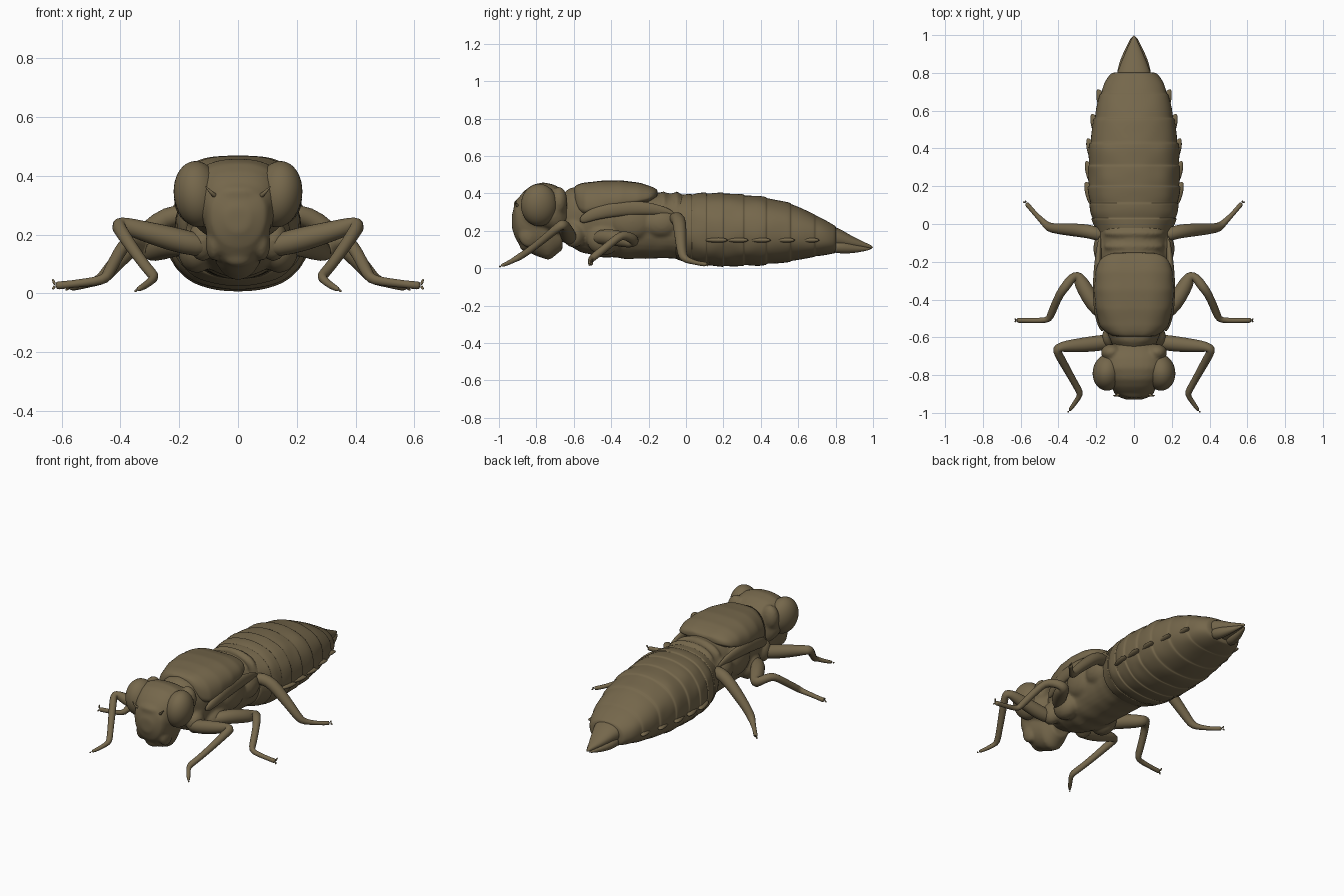
import bpy, bmesh, math
from mathutils import Vector, Matrix, noise

brown = bpy.data.materials.new("dull brown")
brown.diffuse_color = (0.178, 0.136, 0.071, 1)


def finish(name, bm, subdiv=0, remesh=0):
    bmesh.ops.recalc_face_normals(bm, faces=bm.faces)
    me = bpy.data.meshes.new(name)
    bm.to_mesh(me)
    bm.free()
    ob = bpy.data.objects.new(name, me)
    bpy.context.collection.objects.link(ob)
    me.materials.append(brown)
    for p in me.polygons:
        p.use_smooth = True
    if remesh:
        m = ob.modifiers.new("blend", 'REMESH')
        m.mode, m.voxel_size, m.use_smooth_shade = 'VOXEL', remesh, True
        m = ob.modifiers.new("soften", 'SMOOTH')
        m.factor, m.iterations = 0.5, 5
    if subdiv:
        m = ob.modifiers.new("smooth", 'SUBSURF')
        m.levels = m.render_levels = subdiv
    return ob


def skin(bm, rings):
    vs = [[bm.verts.new(p) for p in r] for r in rings]
    n = len(vs[0])
    for a, b in zip(vs, vs[1:]):
        for i in range(n):
            bm.faces.new((a[i], a[(i + 1) % n], b[(i + 1) % n], b[i]))
    bm.faces.new(vs[0])
    bm.faces.new(vs[-1])


def section(y, w, top, bot, mid=0.5, e=0.9, n=32, rough=0.0, groove=0.0):
    """Closed body section: half width, top, bottom, relative height of widest line."""
    zm = bot + (top - bot) * mid
    pts = []
    for i in range(n):
        a = 2 * math.pi * i / n
        c, s = math.cos(a), math.sin(a)
        x = w * math.copysign(abs(c) ** e, c)
        z = zm + (top - zm if s > 0 else zm - bot) * math.copysign(abs(s) ** e, s)
        if s > 0.98:
            z -= groove
        k = 1 + rough * noise.noise(Vector((abs(x) * 14, y * 14, z * 14)))
        pts.append((x * k, y, zm + (z - zm) * k))
    return pts


def lerp_rows(rows, y):
    for a, b in zip(rows, rows[1:]):
        if y <= b[0]:
            t = (y - a[0]) / (b[0] - a[0])
            return [p + (q - p) * t for p, q in zip(a, b)]
    return list(rows[-1])


def loft(bm, rows, step=0.02, **kw):
    rows = sorted(rows)
    n = max(2, round((rows[-1][0] - rows[0][0]) / step))
    ys = [rows[0][0] + (rows[-1][0] - rows[0][0]) * i / n for i in range(n + 1)]
    skin(bm, [section(*lerp_rows(rows, y), **kw) for y in ys])


def tube(bm, pts, n=12, flat=1.0, tall=1.0):
    """Limb through points (x, y, z, radius)."""
    P = [Vector(p[:3]) for p in pts]
    rings = []
    for i, p in enumerate(P):
        t = (P[min(i + 1, len(P) - 1)] - P[max(i - 1, 0)]).normalized()
        u = t.cross(Vector((0, 0, 1))).normalized()
        v = u.cross(t)
        r = pts[i][3]
        rings.append([p + (u * math.cos(2 * math.pi * k / n) * flat
                           + v * math.sin(2 * math.pi * k / n) * tall) * r for k in range(n)])
    skin(bm, rings)


def ball(bm, c, r, rot=(0, 0, 0)):
    m = Matrix.Translation(c)
    for ang, ax in zip(rot, "XYZ"):
        m = m @ Matrix.Rotation(ang, 4, ax)
    bmesh.ops.create_uvsphere(bm, u_segments=32, v_segments=20, radius=1,
                              matrix=m @ Matrix.Diagonal((*r, 1)))


# abdomen: overlapping segments, each flaring toward its rear edge
abd = [(-0.06, .195, .39, .045), (0.0, .215, .397, .03), (0.06, .235, .403, .018),
       (0.2, .245, .405, .008), (0.4, .24, .387, .014), (0.55, .215, .35, .034),
       (0.68, .185, .292, .058), (0.76, .155, .248, .073), (0.81, .11, .22, .083)]
cuts = [-0.06, 0.03, 0.11, 0.20, 0.31, 0.43, 0.56, 0.69, 0.805]
bm = bmesh.new()
rings = []
for a, b in zip(cuts, cuts[1:]):
    for t, k in ((0, .975), (.12, .988), (.4, 1.0), (.7, 1.005), (.93, 1.012), (.995, 1.005)):
        y = a + (b - a) * t
        _, w, top, bot = lerp_rows(abd, y)
        c, h = (top + bot) / 2, (top - bot) / 2 * min(k, 1.005)
        rings.append(section(y, w * k, c + h, c - h, .46, .88, rough=.03))
skin(bm, rings)
finish("abdomen", bm, 1)

# side spines at the rear corners of the segments
bm = bmesh.new()
for s in (1, -1):
    for y in cuts[3:8]:
        _, w, top, bot = lerp_rows(abd, y)
        z = .15
        tube(bm, [(s * w * .92, y - .10, z, .012), (s * w * .95, y - .05, z, .026),
                  (s * (w - .002), y, z, .026), (s * (w + .012), y + .025, z, .004)], 8, 1.0, .6)
finish("side_spines", bm, 1)

# tail: upper spike, side spikes and lower pair
bm = bmesh.new()
loft(bm, [(.77, .10, .23, .10), (.82, .082, .212, .105), (.9, .05, .165, .105), (1.0, .004, .118, .105)], .03)
for s in (1, -1):
    tube(bm, [(s * .06, .77, .12, .04), (s * .048, .85, .108, .034),
              (s * .03, .92, .102, .02), (s * .008, .995, .104, .004)], 10)
finish("tail_spikes", bm, 1)

# thorax with bulging leg sockets, blended into one skin
bm = bmesh.new()
loft(bm, [(-.68, .09, .38, .15), (-.62, .125, .43, .12), (-.56, .15, .44, .085), (-.45, .175, .44, .06),
          (-.3, .18, .43, .05), (-.15, .18, .405, .052), (-.08, .185, .40, .05), (0, .20, .39, .04)], rough=.03)
for s in (1, -1):
    ball(bm, (s * .12, -.60, .18), (.05, .06, .07))
    ball(bm, (s * .14, -.44, .15), (.065, .09, .08))
    ball(bm, (s * .15, -.13, .24), (.065, .10, .08))
    ball(bm, (s * .15, -.29, .25), (.06, .12, .10))
for y in (-.12, -.05):
    ball(bm, (0, y, .33), (.16, .035, .08))
finish("thorax", bm, 0, .01)

# wing cases on the back
bm = bmesh.new()
loft(bm, [(-.60, .10, .44, .36), (-.575, .15, .455, .29), (-.54, .182, .463, .27), (-.45, .205, .473, .29),
          (-.35, .213, .474, .315), (-.25, .205, .462, .335), (-.20, .19, .447, .35),
          (-.17, .165, .435, .37), (-.15, .11, .42, .385)], .015, mid=.25, e=.85, rough=.015, groove=.004)
finish("wing_cases", bm, 1)
bm = bmesh.new()
for s in (1, -1):
    tube(bm, [(s * .165, -.57, .25, .02), (s * .19, -.50, .29, .035), (s * .195, -.38, .32, .045),
              (s * .195, -.25, .325, .04), (s * .185, -.12, .31, .025), (s * .18, -.06, .29, .008)], 12, .55)
finish("lower_wing_pads", bm, 2)

# head: skull, face and folded mask blended together
bm = bmesh.new()
loft(bm, [(-.63, .10, .39, .18), (-.66, .145, .42, .17), (-.70, .17, .445, .18), (-.76, .165, .46, .2),
          (-.82, .145, .447, .2), (-.87, .12, .41, .2), (-.90, .09, .37, .22)], e=.8)
loft(bm, [(-.66, .07, .26, .10), (-.73, .095, .33, .042), (-.80, .11, .38, .065), (-.86, .115, .39, .095),
          (-.90, .105, .375, .135), (-.92, .085, .34, .175), (-.93, .04, .29, .21)], mid=.6, e=.95)
ball(bm, (0, -.892, .34), (.075, .03, .03))
ball(bm, (0, -.895, .20), (.065, .028, .035))
ball(bm, (0, -.86, .125), (.05, .03, .035))
for s in (1, -1):
    ball(bm, (s * .12, -.68, .36), (.055, .045, .075))
    ball(bm, (s * .08, -.845, .17), (.03, .05, .06), (.3, 0, 0))
finish("head", bm, 0, .009)

# eyes
bm = bmesh.new()
for s in (1, -1):
    ball(bm, (s * .138, -.785, .338), (.08, .098, .113), (0, s * .12, s * .15))
finish("eyes", bm)

# antennae
bm = bmesh.new()
for s in (1, -1):
    tube(bm, [(s * .07, -.885, .325, .011), (s * .085, -.908, .338, .008),
              (s * .10, -.912, .352, .005), (s * .112, -.905, .368, .002)], 8)
finish("antennae", bm, 1)

# legs: (x, y, z, radius) along each limb
legs = {
    "front_leg": [(.09, -.61, .16, .033), (.14, -.625, .165, .042), (.22, -.635, .185, .044), (.32, -.645, .212, .036),
                  (.385, -.65, .232, .029), (.412, -.662, .235, .028), (.40, -.69, .215, .024),
                  (.36, -.76, .155, .021), (.31, -.85, .085, .018), (.283, -.895, .058, .02),
                  (.29, -.915, .047, .014), (.318, -.955, .025, .012), (.345, -.992, .012, .009)],
    "middle_leg": [(.13, -.49, .15, .03), (.19, -.46, .17, .042), (.24, -.38, .165, .046), (.285, -.30, .145, .04),
                   (.305, -.272, .145, .031), (.33, -.285, .16, .027), (.365, -.335, .18, .026),
                   (.39, -.365, .165, .023), (.42, -.43, .11, .021), (.445, -.495, .06, .022),
                   (.458, -.51, .045, .017), (.53, -.512, .036, .014), (.60, -.51, .028, .013), (.622, -.51, .027, .016)],
    "hind_leg": [(.15, -.07, .26, .035), (.21, -.045, .27, .038), (.27, -.035, .245, .038), (.34, -.03, .18, .034),
                 (.41, -.025, .11, .028), (.45, -.018, .062, .026), (.47, 0, .045, .019),
                 (.51, .04, .033, .013), (.55, .085, .022, .012), (.573, .113, .022, .014)],
}
claws = {"front_leg": [(.352, -.998, .006)],
         "middle_leg": [(.632, -.50, .052), (.632, -.52, .012)],
         "hind_leg": [(.575, .125, .034), (.588, .118, .01)]}
for name, pts in legs.items():
    for s, side in ((1, "right"), (-1, "left")):
        bm = bmesh.new()
        tube(bm, [(s * x, y, z, r) for x, y, z, r in pts])
        x, y, z, r = pts[-1]
        for cx, cy, cz in claws[name]:
            tube(bm, [(s * x, y, z, .008), (s * cx, cy, cz, .004)], 6)
        finish(f"{side}_{name}", bm, 1)
